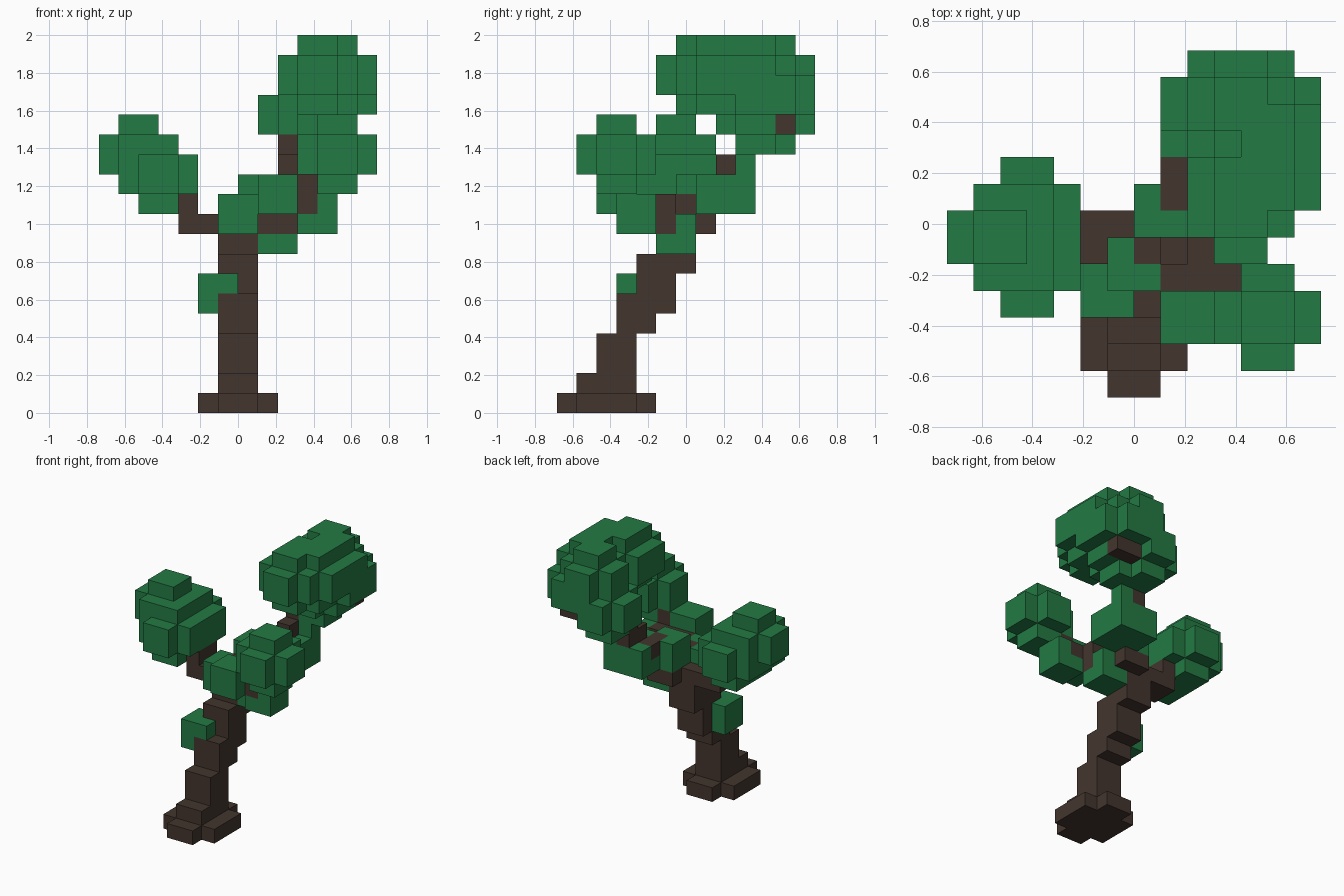
import bpy, bmesh
from itertools import product
from mathutils import Vector

if "Cube" in bpy.data.objects:
    bpy.data.objects.remove(bpy.data.objects["Cube"], do_unlink=True)

U = 2 / 19                     # edge length of one block
ORIGIN = Vector((0, 6.5, 0))   # block coordinates of the model's centre


def material(name, rgb):
    m = bpy.data.materials.new(name)
    m.use_nodes = True
    m.diffuse_color = (*rgb, 1)
    bsdf = next(n for n in m.node_tree.nodes if n.type == 'BSDF_PRINCIPLED')
    bsdf.inputs["Base Color"].default_value = (*rgb, 1)
    return m


def box(x, y, z):
    """Blocks filling three half-open ranges."""
    return set(product(range(*x), range(*y), range(*z)))


def cube(x, y, z):
    """Small tuft of two blocks each way around a centre."""
    return box((x - 1, x + 1), (y - 1, y + 1), (z - 1, z + 1))


def puff(*centre):
    """Rounded tuft: a small cube with a plate on each of its six sides."""
    blocks = set()
    for axis in range(3):
        for step in (-1, 1):
            c = list(centre)
            c[axis] += step
            blocks |= cube(*c)
    return blocks


def path(*points):
    """One block wide branch through points joined by straight runs."""
    blocks = set()
    for a, b in zip(points, points[1:]):
        blocks |= box(*((min(p, q), max(p, q) + 1) for p, q in zip(a, b)))
    return blocks


# Leaning trunk: front, back, bottom and top of each step
trunk = box((-2, 2), (1, 4), (0, 1))
for y0, y1, z0, z1 in ((0, 5, 0, 1), (1, 4, 1, 2), (2, 4, 2, 4), (3, 5, 4, 6),
                       (4, 6, 5, 8), (4, 7, 7, 8), (5, 7, 8, 10)):
    trunk |= box((-1, 1), (y0, y1), (z0, z1))

# Branches
wood = {"trunk": trunk}
wood["right_branch"] = box((-3, -1), (5, 7), (9, 10)) | box((-3, -2), (5, 7), (10, 11))
wood["left_front_branch"] = path(
    (0, 5, 10), (0, 5, 9), (2, 5, 9), (2, 5, 10), (2, 4, 10), (1, 4, 10),
    (3, 4, 10), (3, 3, 10), (3, 3, 11))
wood["left_back_branch"] = path(
    (0, 7, 9), (1, 7, 9), (1, 7, 10), (1, 6, 10), (1, 7, 10), (1, 7, 11),
    (1, 8, 11), (2, 8, 11), (2, 8, 12), (2, 9, 12), (2, 9, 13))
wood["branch_tip"] = path((4, 11, 14), (5, 11, 14))

# Small tufts along the wood
leaves = {
    "trunk_sprig": cube(-1, 4, 6),
    "fork_leaves": cube(0, 5, 10),
    "low_side_leaves": cube(2, 6, 9),
    "inner_leaves": cube(1, 7, 11),
    "front_tuft": cube(2, 3, 11),
    "front_low_tuft": cube(4, 4, 10),
    "under_canopy_leaves": box((1, 4), (7, 10), (10, 12)) | box((2, 4), (9, 10), (12, 13)),
}

# Canopies
leaves["front_canopy"] = puff(5, 3, 13)
leaves["right_canopy"] = puff(-5, 6, 13) | puff(-4, 5, 12) | puff(-4, 7, 12)
leaves["back_canopy"] = set().union(*(puff(*c) for c in (
    (4, 7, 17), (4, 8, 17), (5, 8, 17), (5, 10, 17), (4, 11, 17),
    (5, 10, 16), (5, 11, 16), (4, 10, 15), (3, 11, 15))))

filled = set().union(*wood.values(), *leaves.values())


def build(name, part, mat):
    """Skin the outer sides of a set of blocks and merge flat areas."""
    bm = bmesh.new()
    for block in sorted(part):
        middle = Vector(block) + Vector((0.5, 0.5, 0.5)) - ORIGIN
        for axis, sign in product(range(3), (-1, 1)):
            n = Vector((0, 0, 0))
            n[axis] = sign
            if tuple(int(p + q) for p, q in zip(block, n)) in filled:
                continue
            a = Vector((n.y, n.z, n.x))
            b = n.cross(a)
            corners = (a + b, b - a, -a - b, a - b)
            bm.faces.new([bm.verts.new((middle + (n + c) / 2) * U) for c in corners])
    bmesh.ops.remove_doubles(bm, verts=bm.verts, dist=1e-4)
    bmesh.ops.dissolve_limit(bm, angle_limit=0.01, verts=bm.verts, edges=bm.edges)
    mesh = bpy.data.meshes.new(name)
    bm.to_mesh(mesh)
    bm.free()
    mesh.materials.append(mat)
    bpy.context.collection.objects.link(bpy.data.objects.new(name, mesh))


# Wood takes priority over leaves where they share a block
bark = material("dark_brown_bark", (0.056, 0.036, 0.027))
leaf = material("green_leaves", (0.017, 0.195, 0.058))
taken = set()
for parts, mat in ((wood, bark), (leaves, leaf)):
    for name, part in parts.items():
        build(name, part - taken, mat)
        taken |= part
